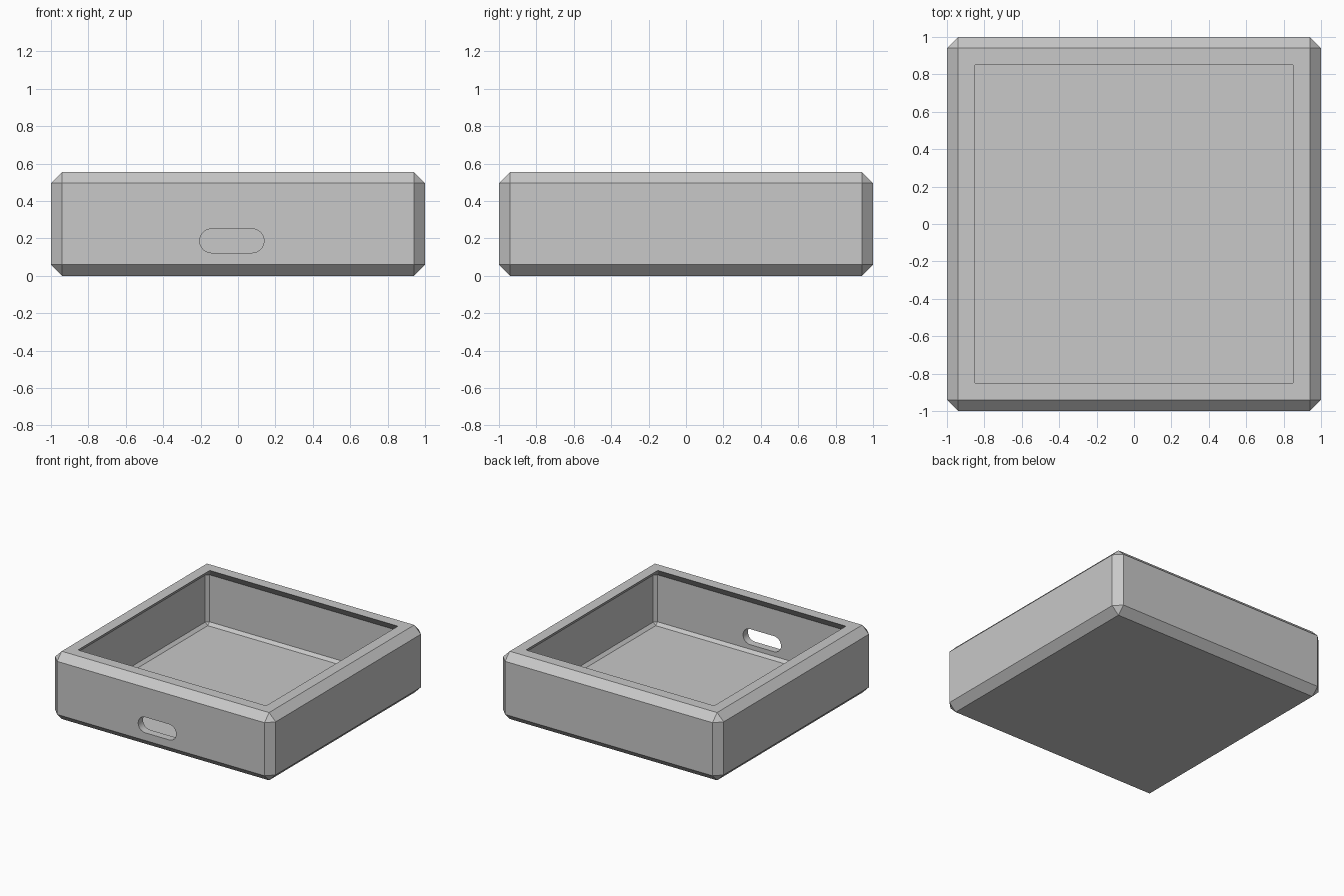
import bpy
import bmesh
import math

cube = bpy.data.objects.get("Cube")
if cube:
    bpy.data.objects.remove(cube, do_unlink=True)

# Main dimensions
HEIGHT = 0.555
CHAMFER = 0.06
WALL = 0.063
INNER = 1 - WALL                                        # half width of the cavity
INNER_CHAMFER = CHAMFER - WALL * (2 - math.sqrt(2))     # uniform wall around chamfers
OPENING = 0.853


def make_material(name, colour):
    mat = bpy.data.materials.new(name)
    mat.use_nodes = True
    mat.diffuse_color = colour
    mat.node_tree.nodes["Principled BSDF"].inputs["Base Color"].default_value = colour
    return mat


def make_object(name, bm):
    bmesh.ops.recalc_face_normals(bm, faces=bm.faces)
    mesh = bpy.data.meshes.new(name)
    bm.to_mesh(mesh)
    bm.free()
    obj = bpy.data.objects.new(name, mesh)
    bpy.context.collection.objects.link(obj)
    return obj


def square_ring(bm, z, half, cut):
    """Square loop of eight vertices with its corners cut off."""
    s = half - cut
    points = [(half, -s), (half, s), (s, half), (-s, half),
              (-half, s), (-half, -s), (-s, -half), (s, -half)]
    return [bm.verts.new((x, y, z)) for x, y in points]


# Open tray: outside from the base up, over the rim, then down to the floor
sections = [
    (0, 1 - CHAMFER, 0),
    (CHAMFER, 1, CHAMFER),
    (HEIGHT - CHAMFER, 1, CHAMFER),
    (HEIGHT, 1 - CHAMFER, 0),
    (HEIGHT, OPENING, 0.006),
    (HEIGHT - (INNER - OPENING), INNER, INNER_CHAMFER),
    (WALL + INNER_CHAMFER, INNER, INNER_CHAMFER),
    (WALL, INNER - INNER_CHAMFER, 0),
]
bm = bmesh.new()
rings = [square_ring(bm, *section) for section in sections]
for low, high in zip(rings, rings[1:]):
    for i in range(8):
        j = (i + 1) % 8
        bm.faces.new((low[i], low[j], high[j], high[i]))
bm.faces.new(rings[0])
bm.faces.new(rings[-1])
bmesh.ops.remove_doubles(bm, verts=bm.verts, dist=0.0005)
tray = make_object("open_tray", bm)
tray.data.materials.append(make_material("light grey", (0.58, 0.58, 0.58, 1)))

# Rounded slot through the front wall
RADIUS, REACH, STEPS = 0.064, 0.108, 16
bm = bmesh.new()
profile = []
for side, start in ((1, -math.pi / 2), (-1, math.pi / 2)):
    for k in range(STEPS + 1):
        a = start + math.pi * k / STEPS
        profile.append((-0.033 + side * REACH + RADIUS * math.cos(a),
                        0.187 + RADIUS * math.sin(a)))
face = bm.faces.new([bm.verts.new((x, -1.1, z)) for x, z in profile])
sweep = bmesh.ops.extrude_face_region(bm, geom=[face])
bmesh.ops.translate(bm, vec=(0, 0.3, 0),
                    verts=[g for g in sweep["geom"] if isinstance(g, bmesh.types.BMVert)])
cutter = make_object("slot_cutter", bm)
cutter.hide_render = True

cut = tray.modifiers.new("slot", "BOOLEAN")
cut.operation = "DIFFERENCE"
cut.solver = "EXACT"
cut.object = cutter
bpy.context.view_layer.objects.active = tray
bpy.ops.object.modifier_apply(modifier=cut.name)
bpy.data.objects.remove(cutter, do_unlink=True)

# Smooth slot ends, flat faces elsewhere
tray.select_set(True)
bpy.ops.object.shade_smooth_by_angle(angle=math.radians(20))
